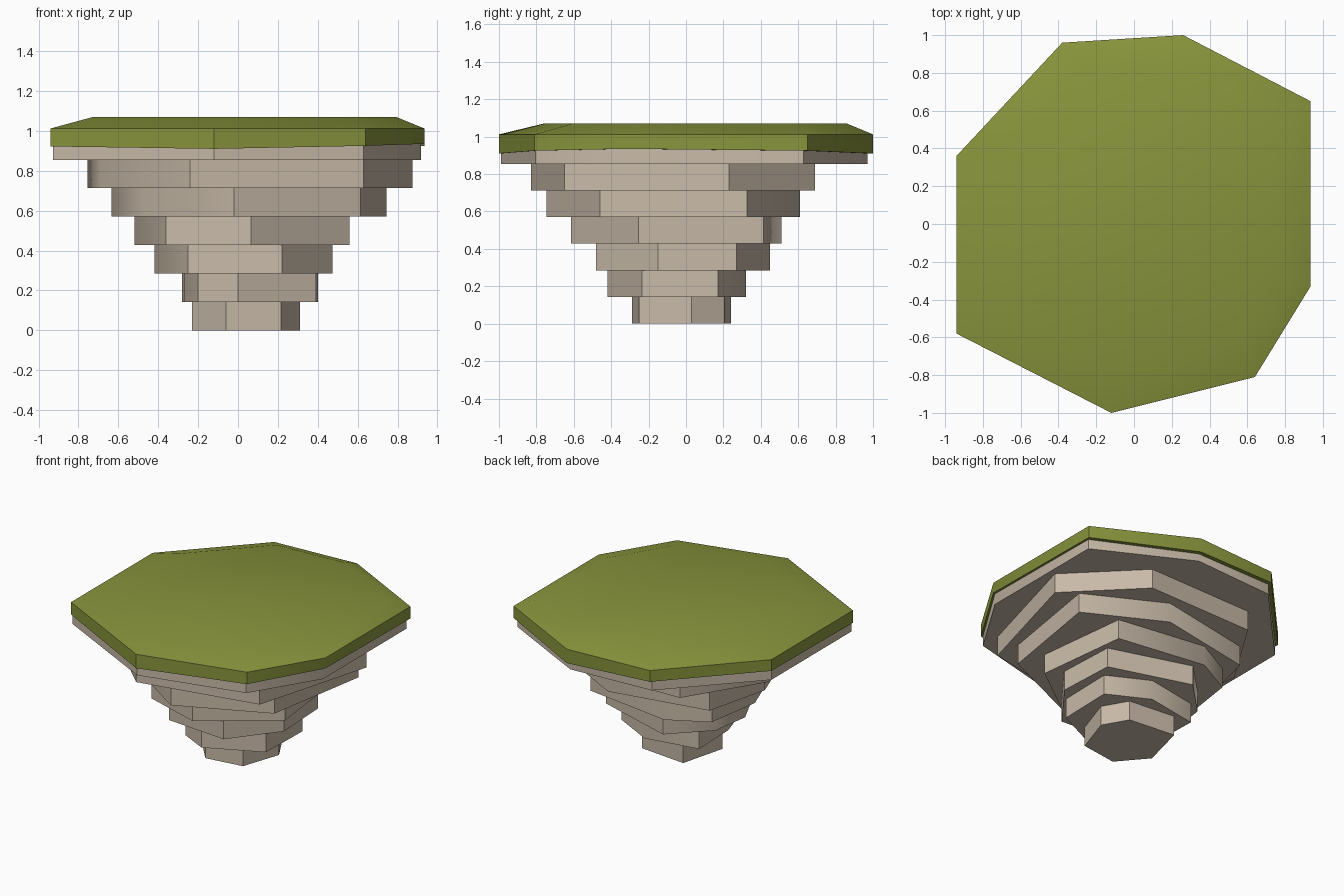
import bpy, bmesh, math

if "Cube" in bpy.data.objects:
    bpy.data.objects.remove(bpy.data.objects["Cube"])


def material(name, rgb):
    m = bpy.data.materials.new(name)
    m.diffuse_color = (*rgb, 1)
    m.use_nodes = True
    m.node_tree.nodes["Principled BSDF"].inputs["Base Color"].default_value = m.diffuse_color
    return m


ROCK = material("warm grey rock", (0.578, 0.491, 0.392))
GRASS = material("olive grass", (0.246, 0.296, 0.045))


def loft(name, rings, mat):
    """Closed solid from stacked rings with equal point counts."""
    bm = bmesh.new()
    loops = [[bm.verts.new(p) for p in ring] for ring in rings]
    n = len(loops[0])
    for a, b in zip(loops, loops[1:]):
        for i in range(n):
            j = (i + 1) % n
            bm.faces.new((a[i], a[j], b[j], b[i]))
    bm.faces.new(loops[0][::-1])
    bm.faces.new(loops[-1])
    bmesh.ops.recalc_face_normals(bm, faces=bm.faces[:])
    me = bpy.data.meshes.new(name)
    bm.to_mesh(me)
    bm.free()
    me.materials.append(mat)
    ob = bpy.data.objects.new(name, me)
    bpy.context.collection.objects.link(ob)
    bpy.ops.object.select_all(action='DESELECT')
    ob.select_set(True)
    bpy.context.view_layer.objects.active = ob
    bpy.ops.object.shade_smooth_by_angle(angle=math.radians(40))
    return ob


# Irregular slab outlines, lowest first
outlines = [
    [(.215, -.25), (.31, .03), (.21, .205), (-.145, .24), (-.23, -.09), (-.06, -.29)],
    [(.39, -.235), (.40, .17), (.11, .32), (-.28, .25), (-.27, -.1), (-.2, -.32), (0, -.42)],
    [(.475, -.15), (.455, .27), (-.13, .45), (-.38, .2), (-.42, -.08), (-.25, -.44), (.22, -.48)],
    [(.558, -.255), (.48, .415), (-.18, .51), (-.46, .36), (-.52, -.05), (-.36, -.48), (.065, -.615)],
    [(.615, -.46), (.745, .325), (.2, .61), (-.52, .47), (-.635, 0), (-.47, -.45), (-.02, -.745)],
    [(.63, -.65), (.875, .23), (.42, .69), (-.42, .67), (-.755, .13), (-.69, -.4), (-.24, -.83)],
]
STEP = 0.1425
for i, pts in enumerate(outlines):
    loft(f"rock_slab_{i + 1}",
         [[(x, y, z) for x, y in pts] for z in (i * STEP, (i + 1) * STEP)], ROCK)

# Widest slab follows the grass outline
rim = [(-.12, -1), (.64, -.81), (.935, -.33), (.935, .65),
       (.26, 1), (-.38, .96), (-.94, .36), (-.94, -.58)]
loft("rock_slab_7", [[(x * .985 - .002, y * .98 - .01, z) for x, y in rim] for z in (.855, .99)], ROCK)

# Grass cap: uneven lower lip, rim, and sloped edge up to the flat top
lip = [.91, .925, .935, .925, .91, .93, .93, .922]
loft("grass_cap", [
    [(x, y, z) for (x, y), z in zip(rim, lip)],
    [(x, y, 1.012) for x, y in rim],
    [(x * .81 + .035, y * .81 + .05, 1.07) for x, y in rim],
], GRASS)
